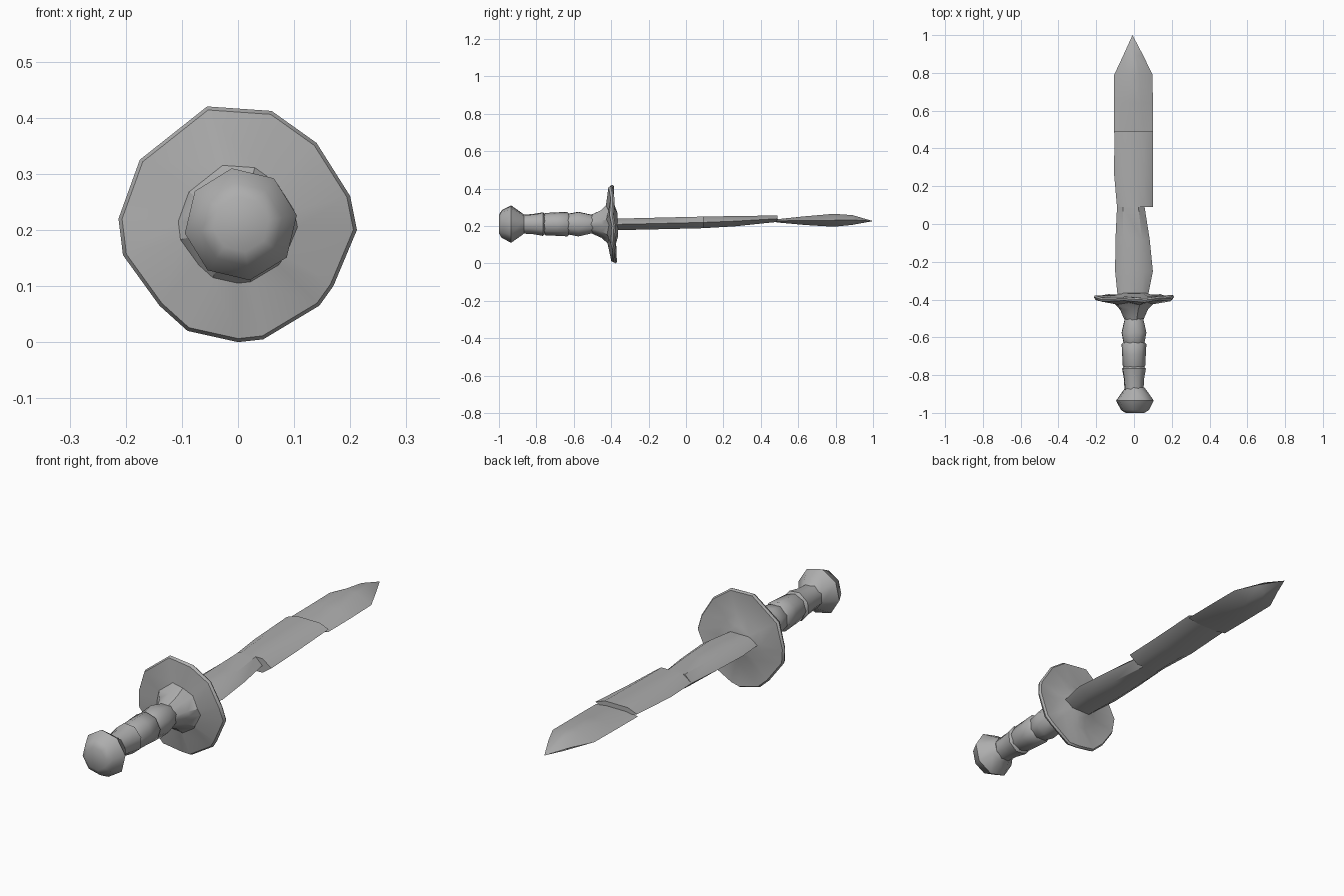
import bpy, bmesh, math

if "Cube" in bpy.data.objects:
    bpy.data.objects.remove(bpy.data.objects["Cube"])

steel = bpy.data.materials.new("grey_steel")
steel.diffuse_color = (0.42, 0.42, 0.42, 1)
steel.use_nodes = True
steel.node_tree.nodes["Principled BSDF"].inputs["Base Color"].default_value = steel.diffuse_color
CZ = 0.21


def loft(name, rings, angle):
    """Skin a list of equal-length rings; a ring of one point closes to a tip."""
    bm = bmesh.new()
    vs = [[bm.verts.new(p) for p in r] for r in rings]
    for a, b in zip(vs, vs[1:]):
        n = max(len(a), len(b))
        for i in range(n):
            j = (i + 1) % n
            if len(b) == 1:
                bm.faces.new((a[i], a[j], b[0]))
            elif len(a) == 1:
                bm.faces.new((a[0], b[j], b[i]))
            else:
                bm.faces.new((a[i], a[j], b[j], b[i]))
    for end in (vs[0], vs[-1]):
        if len(end) > 1:
            bm.faces.new(end)
    bmesh.ops.recalc_face_normals(bm, faces=bm.faces)
    me = bpy.data.meshes.new(name)
    bm.to_mesh(me)
    bm.free()
    me.materials.append(steel)
    ob = bpy.data.objects.new(name, me)
    bpy.context.collection.objects.link(ob)
    bpy.ops.object.select_all(action='DESELECT')
    ob.select_set(True)
    bpy.context.view_layer.objects.active = ob
    bpy.ops.object.shade_smooth_by_angle(angle=math.radians(angle))
    return ob


def circle(y, r, n=8, turn=0.2, cx=0.0):
    return [(cx + r * math.cos(turn + math.tau * i / n), y,
             CZ + r * math.sin(turn + math.tau * i / n)) for i in range(n)]


def lathe(name, profile, turn=0.2, cx=0.0):
    return loft(name, [circle(y, r, 8, turn, cx) for y, r in profile], 50)


# handle: pommel and three grip swellings
lathe("pommel", [(-1.0, .05), (-.985, .075), (-.935, .101), (-.88, .062), (-.865, .05)], 0.16, .005)
lathe("grip_rear", [(-.89, .052), (-.82, .056), (-.765, .066), (-.75, .05)], 0.3)
lathe("grip_middle", [(-.765, .052), (-.75, .06), (-.69, .063), (-.635, .066), (-.62, .05)], 0.1)
lathe("grip_front", [(-.645, .05), (-.625, .06), (-.575, .07), (-.50, .052), (-.485, .045)], 0.35)

# guard: flared collar running into an uneven, slightly rippled disc
rim = [(.212, .20), (.20, .26), (.14, .355), (.06, .412), (-.055, .42), (-.175, .325),
       (-.213, .22), (-.205, .155), (-.14, .065), (-.09, .02), (0, 0), (.045, .005),
       (.145, .065), (.17, .10)]


def rim_ring(scale, y, ripple):
    ring = []
    for i, (x, z) in enumerate(rim):
        lean = -.04 * (z - CZ) * scale
        ring.append((x * scale, y + lean + ripple * (-1) ** i, CZ + (z - CZ) * scale))
    return ring


loft("guard", [rim_ring(.22, -.515, 0), rim_ring(.36, -.45, .004), rim_ring(.50, -.418, .006),
               rim_ring(.97, -.402, .005), rim_ring(1, -.39, .004), rim_ring(.97, -.381, .004),
               rim_ring(.5, -.384, .005), rim_ring(.3, -.365, 0)], 35)


def blade_ring(y, left, right, low, high, flat=.55):
    """Six-sided blade section with two edges and two flats."""
    mid, c = (low + high) / 2, (left + right) / 2
    h = (right - left) / 2 * flat
    return [(left, y, mid), (c - h, y, low), (c + h, y, low),
            (right, y, mid), (c + h, y, high), (c - h, y, high)]


# blade: lower part tapers to a notch, then steps out again
loft("blade_lower", [blade_ring(*s) for s in (
    (-.40, -.085, .07, .178, .238), (-.25, -.10, .10, .18, .242),
    (-.08, -.098, .083, .184, .246), (.09, -.09, .056, .188, .25))], 40)
loft("blade_middle", [blade_ring(*s) for s in (
    (.09, -.09, .10, .188, .25), (.26, -.105, .10, .198, .253),
    (.49, -.104, .10, .222, .256))], 40)

# blade end: thin at the joint, thicker before the point
loft("blade_point", [blade_ring(.485, -.105, .10, .219, .236, .5),
                     blade_ring(.64, -.105, .10, .205, .252, .4),
                     blade_ring(.79, -.105, .098, .196, .265, .3),
                     blade_ring(.89, -.058, .05, .206, .258, .3),
                     [(-.008, 1.0, .226)]], 40)
